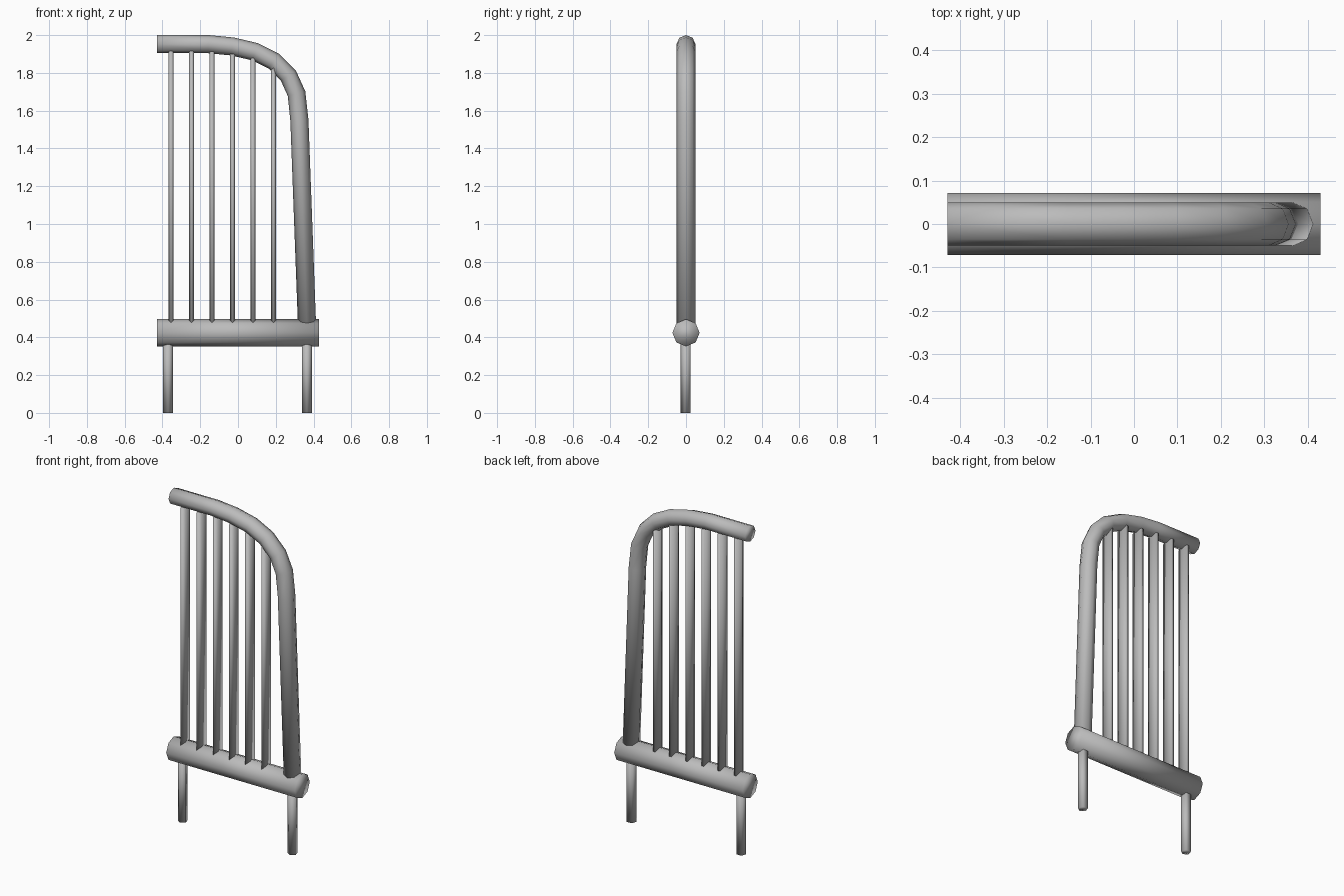
import bpy
import bmesh
from math import sin, cos, pi
from mathutils import Vector

old = bpy.data.objects.get("Cube")
if old:
    bpy.data.objects.remove(old, do_unlink=True)

metal = bpy.data.materials.new("grey_metal")
metal.use_nodes = True
grey = (0.5, 0.5, 0.5, 1)
metal.diffuse_color = grey
metal.node_tree.nodes["Principled BSDF"].inputs["Base Color"].default_value = grey


def tube(name, path, sides, wide, deep):
    """Sweep a regular cross-section along a path in the XZ plane, with a corner facing -y."""
    pts = [Vector((x, 0, z)) for x, z in path]
    bm = bmesh.new()
    rings = []
    for i, p in enumerate(pts):
        before = (p - pts[i - 1]).normalized() if i else Vector()
        after = (pts[i + 1] - p).normalized() if i < len(pts) - 1 else Vector()
        along = (before + after).normalized()
        across = Vector((along.z, 0, -along.x))
        ring = []
        for k in range(sides):
            a = 2 * pi * k / sides - pi / 2
            ring.append(bm.verts.new(p + across * wide * cos(a) + Vector((0, deep * sin(a), 0))))
        rings.append(ring)
    for r, s in zip(rings, rings[1:]):
        for k in range(sides):
            j = (k + 1) % sides
            bm.faces.new((r[k], r[j], s[j], s[k]))
    bm.faces.new(rings[0])
    bm.faces.new(rings[-1])
    bmesh.ops.recalc_face_normals(bm, faces=bm.faces)
    mesh = bpy.data.meshes.new(name)
    bm.to_mesh(mesh)
    bm.free()
    mesh.materials.append(metal)
    mesh.shade_smooth()
    obj = bpy.data.objects.new(name, mesh)
    bpy.context.collection.objects.link(obj)
    return obj


# Bent frame running along the top and down one side
bend = [(-0.43, 1.952), (-0.155, 1.952), (-0.03, 1.94), (0.09, 1.912), (0.19, 1.862),
        (0.267, 1.785), (0.31, 1.69), (0.325, 1.55), (0.367, 0.42)]
tube("bent_frame", bend, 8, 0.048, 0.05)

# Thick bottom rail
tube("bottom_rail", [(-0.43, 0.424), (0.43, 0.424)], 8, 0.072, 0.072)

# Two legs under the rail
for side, x in (("right", -0.37), ("left", 0.365)):
    tube("leg_" + side, [(x, 0), (x, 0.42)], 5, 0.028, 0.028)

# Upright slats, each reaching up to the underside of the frame
tops = (1.915, 1.915, 1.913, 1.9, 1.88, 1.825)
for i, top in enumerate(tops):
    x = -0.354 + i * 0.1084
    tube(f"slat_{i + 1}", [(x, 0.43), (x, top)], 5, 0.0137, 0.045)
